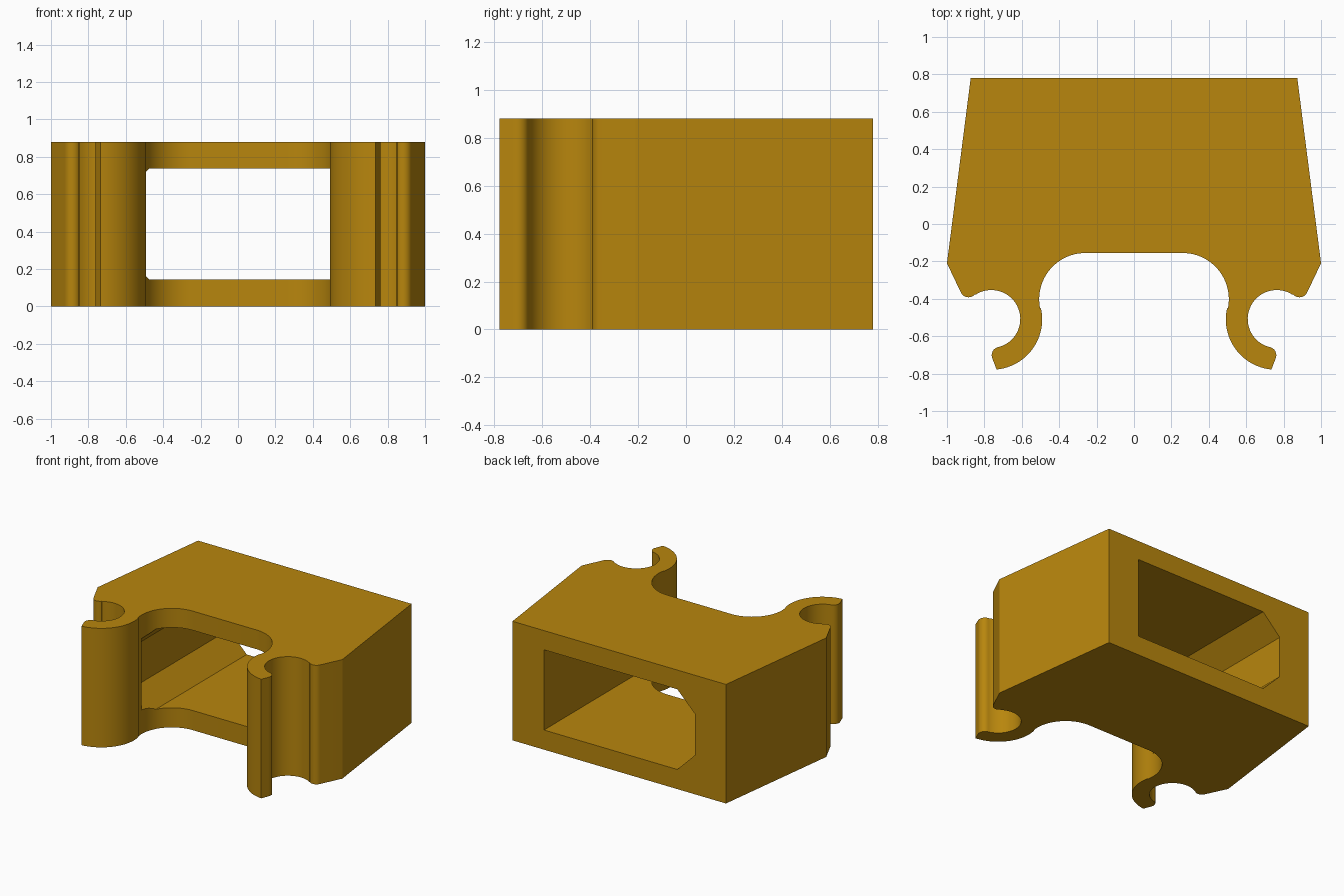
import bpy, bmesh, math
from mathutils import Vector

if "Cube" in bpy.data.objects:
    bpy.data.objects.remove(bpy.data.objects["Cube"])

HEIGHT = 0.88


def arc(cx, cy, r, a0, a1, n):
    """Points along an arc, angles in degrees."""
    return [(cx + r * math.cos(math.radians(a0 + (a1 - a0) * i / n)),
             cy + r * math.sin(math.radians(a0 + (a1 - a0) * i / n)))
            for i in range(n + 1)]


def extrude(name, points, direction):
    """Solid made from a flat outline pushed along a direction."""
    bm = bmesh.new()
    face = bm.faces.new([bm.verts.new(p) for p in points])
    new = bmesh.ops.extrude_face_region(bm, geom=[face])["geom"]
    bmesh.ops.translate(bm, vec=Vector(direction),
                        verts=[v for v in new if isinstance(v, bmesh.types.BMVert)])
    bmesh.ops.recalc_face_normals(bm, faces=bm.faces)
    mesh = bpy.data.meshes.new(name)
    bm.to_mesh(mesh)
    bm.free()
    obj = bpy.data.objects.new(name, mesh)
    bpy.context.collection.objects.link(obj)
    return obj


# Right half of the plan outline, from the arch round to the back corner
half = [(0.26, -0.155)]
half += arc(0.26, -0.402, 0.247, 90, -12, 24)[1:]         # arch shoulder
half += arc(0.76, -0.51, 0.269, 167, 264.6, 24)           # outside of clip arm
half += arc(0.715, -0.702, 0.046, -28, 85, 8)             # rounded clip tip
half += arc(0.763, -0.508, 0.155, 250, 57, 32)            # clip socket
half += arc(0.885, -0.347, 0.045, 222, 338, 10)           # rounded outer lip
half += [(1.0, -0.21), (0.873, 0.78)]                     # tapered side

outline = half + [(-x, y) for x, y in reversed(half)]
body = extrude("clip_body", [(x, y, 0) for x, y in outline], (0, 0, HEIGHT))

gold = bpy.data.materials.new("golden_brown")
gold.diffuse_color = (0.479, 0.238, 0.004, 1)
gold.use_nodes = True
gold.node_tree.nodes["Principled BSDF"].inputs["Base Color"].default_value = gold.diffuse_color
body.data.materials.append(gold)

# Through window with two bevelled corners on one side
window = [(0.615, 0.145), (0.615, 0.738), (-0.475, 0.738),
          (-0.62, 0.593), (-0.62, 0.29), (-0.475, 0.145)]
cutter = extrude("window_cutter", [(x, -0.405, z) for x, z in window], (0, 1.4, 0))
cutter.hide_render = True

cut = body.modifiers.new("window", 'BOOLEAN')
cut.operation = 'DIFFERENCE'
cut.solver = 'EXACT'
cut.object = cutter
bpy.context.view_layer.objects.active = body
body.select_set(True)
bpy.ops.object.modifier_apply(modifier=cut.name)
bpy.data.objects.remove(cutter)

# Smooth curves, crisp edges
bpy.ops.object.shade_smooth_by_angle(angle=math.radians(30))
